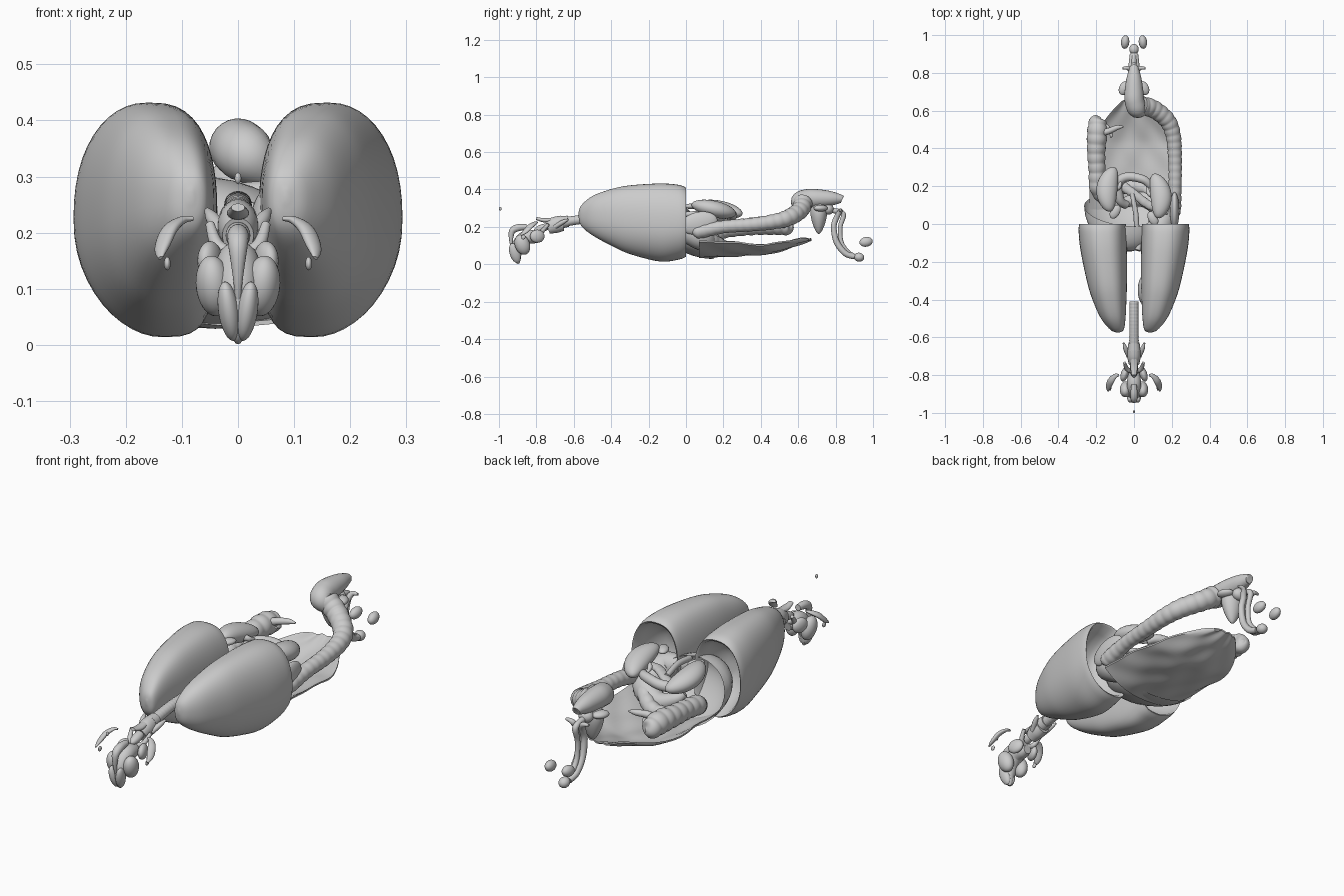
import bpy, bmesh
from math import sin, cos, pi, copysign
from mathutils import Vector, Euler


def finish(name, bm, angle=50):
    bmesh.ops.recalc_face_normals(bm, faces=bm.faces)
    me = bpy.data.meshes.new(name)
    bm.to_mesh(me)
    bm.free()
    ob = bpy.data.objects.new(name, me)
    bpy.context.collection.objects.link(ob)
    for p in me.polygons:
        p.use_smooth = True
    bpy.ops.object.select_all(action='DESELECT')
    bpy.context.view_layer.objects.active = ob
    ob.select_set(True)
    bpy.ops.object.shade_smooth_by_angle(angle=angle * pi / 180)
    return ob


def skin(name, rings, cap=True):
    bm = bmesh.new()
    vs = [[bm.verts.new(p) for p in r] for r in rings]
    n = len(vs[0])
    for a, b in zip(vs, vs[1:]):
        for i in range(n):
            j = (i + 1) % n
            bm.faces.new((a[i], a[j], b[j], b[i]))
    if cap:
        bm.faces.new(vs[0])
        bm.faces.new(vs[-1])
    return finish(name, bm)


def spline(keys, steps):
    """Catmull-Rom through tuples of any length."""
    k = [keys[0]] + list(keys) + [keys[-1]]
    out = []
    for i in range(1, len(k) - 2):
        for s in range(steps):
            t = s / steps
            out.append([0.5 * (2 * b + (c - a) * t + (2*a - 5*b + 4*c - d) * t*t + (3*b - a - 3*c + d) * t**3)
                        for a, b, c, d in zip(k[i-1], k[i], k[i+1], k[i+2])])
    return out + [list(keys[-1])]


def tube(name, keys, steps=8, n=20, bulge=0.0, pitch=0.05, flat=1.0):
    """Tube through (x, y, z, radius) keys, optionally pouched like a colon."""
    pts = spline(keys, steps)
    rings, run, up = [], 0, Vector((0, 0.05, 1))
    for i, p in enumerate(pts):
        c = Vector(p[:3])
        t = (Vector(pts[min(i+1, len(pts)-1)][:3]) - Vector(pts[max(i-1, 0)][:3])).normalized()
        if i:
            run += (c - Vector(pts[i-1][:3])).length
        up = (up - t * up.dot(t)).normalized() if abs(up.normalized().dot(t)) < 0.99 else t.orthogonal().normalized()
        side = t.cross(up)
        r = max(p[3], 0.001) * (1 - bulge + 2 * bulge * abs(sin(pi * run / pitch)))
        rings.append([c + side * r * cos(2*pi*j/n) + up * r * flat * sin(2*pi*j/n) for j in range(n)])
    return skin(name, rings)


def blob(name, loc, size, rot=(0, 0, 0), warp=None):
    bm = bmesh.new()
    bmesh.ops.create_uvsphere(bm, u_segments=28, v_segments=18, radius=1)
    m = Euler(rot).to_matrix()
    for v in bm.verts:
        p = warp(v.co.copy()) if warp else v.co
        v.co = m @ Vector((p.x*size[0], p.y*size[1], p.z*size[2])) + Vector(loc)
    return finish(name, bm)


def lung(name, s):
    # y, inner x, outer x, bottom z, top z
    keys = [(-.575, .08, .09, .255, .275), (-.56, .055, .125, .205, .315), (-.5, .045, .175, .155, .365),
            (-.4, .04, .22, .1, .402), (-.3, .037, .25, .055, .422), (-.14, .037, .283, .015, .432),
            (-.04, .04, .293, .025, .425), (0, .042, .29, .04, .41)]
    secs = spline(keys, 5)
    for y, k in ((-.006, .95), (-.06, .86), (-.11, .68), (-.15, .42), (-.16, .1)):
        secs.append([y, .168 - .123*k, .168 + .122*k, .225 - .185*k, .225 + .185*k])
    rings = []
    for y, a, b, lo, hi in secs:
        ring = []
        for j in range(48):
            c, d = cos(2*pi*j/48), sin(2*pi*j/48)
            # flatter inner wall, rounder outer wall, underside leaning inward
            e = .7 if c < 0 else .9
            lean = .12 * (b-a) * min(d, 0) * abs(d) * max(0, min(1, (y + .5) / .3))
            ring.append((s * ((a+b)/2 + (b-a)/2 * copysign(abs(c)**e, c) + lean), y,
                         (lo+hi)/2 + (hi-lo)/2 * copysign(abs(d)**.9, d)))
        rings.append(ring)
    skin(name, rings)


# chest: lungs with hollow bases, windpipe
lung("lung_left", -1)
lung("lung_right", 1)
tube("windpipe", [(0, -.41, .25, .024), (0, -.52, .245, .024), (0, -.66, .225, .025)], 24, 20, .03, .018)
blob("lung_tongue_lobe", (.055, -.35, .2), (.035, .08, .08))

# liver: a bowl open toward the back; stomach, spleen
blob("liver", (-.06, .07, .165), (.205, .2, .135), (0, .12, 0),
     lambda p: Vector((p.x, (-.6*p.y if p.y > 0 else p.y) - .4*p.z - .1*p.x, p.z)))
tube("stomach", [(.02, -.14, .24, .015), (.05, -.06, .22, .035), (.13, -.02, .2, .065), (.15, .08, .14, .065),
                 (.06, .13, .11, .045), (-.03, .12, .14, .03), (-.06, .1, .17, .02)])
blob("spleen", (.215, .07, .22), (.025, .1, .06), (.2, 0, 0))
blob("gallbladder", (-.1, .13, .1), (.026, .05, .026), (0, 0, .3))

# kidneys and ureters
def bean(s):
    return lambda p: Vector((p.x + s * .4 * (1 - p.y**2) - s * .25, p.y, p.z))
for side, s, y in (("left", -1, .185), ("right", 1, .15)):
    blob("kidney_" + side, (s*.135, y, .295), (.056, .122, .044), (-.22, 0, s*.1), bean(s))
    blob("adrenal_gland_" + side, (s*.1, y-.12, .31), (.025, .04, .015), (0, 0, s*.5))
    tube("kidney_pelvis_" + side, [(s*.12, y, .29, .022), (s*.08, y+.01, .28, .012), (s*.07, y+.05, .265, .006)])

# duodenum and pancreas
tube("duodenum", [(-.04, .1, .2, .022), (-.075, .13, .23, .024), (-.08, .22, .25, .025), (-.03, .25, .26, .024),
                  (.05, .235, .27, .022), (.09, .2, .26, .02)])
tube("pancreas", [(-.06, .2, .24, .028), (0, .16, .25, .022), (.08, .1, .25, .022), (.18, .06, .24, .012)],
     flat=.7, bulge=.06, pitch=.02)
tube("great_vessel", [(.015, -.05, .26, .014), (.01, .05, .27, .014), (-.01, .16, .26, .012)])

# omentum: a thin apron, bowed downward, with soft ripples
rings = []
for i in range(33):
    t = i / 32
    y = .07 + .58*t
    w = .235 * (1 - max(0, (t - .35) / .65)**2.4 * .72)
    mid = .038 + .03*t + .065 * max(0, (t-.6)/.4)**1.3
    ring = []
    for sgn in (1, -1):
        for j in range(25):
            u = sgn * (j/12 - 1)
            z = mid + .085 * abs(u)**2.4 * (1-t)**.6 + .005*sin(9*u + 4*t)*sin(15*t)
            ring.append((u*w, y + .02*(1-u*u)*t, z + sgn*.004))
    rings.append(ring)
skin("omentum_apron", rings)

# large bowel
tube("ascending_colon", [(-.185, .57, .2, .008), (-.192, .55, .2, .042), (-.195, .48, .21, .052), (-.2, .38, .205, .047),
                         (-.195, .28, .195, .044), (-.19, .19, .18, .044), (-.15, .13, .14, .038)], 16, 24, .045)
tube("transverse_colon", [(-.15, .13, .14, .036), (-.07, .19, .1, .034), (.05, .19, .1, .034), (.16, .1, .15, .034),
                          (.205, .05, .18, .03)], 16, 24, .045)
tube("descending_colon", [(.205, .04, .165, .02), (.21, .07, .175, .037), (.217, .2, .2, .034), (.217, .35, .212, .036),
                          (.207, .47, .228, .04), (.175, .55, .25, .044), (.1, .61, .29, .047), (.04, .625, .33, .05)],
     16, 24, .035, .04)
tube("rectum", [(.06, .62, .3, .03), (.02, .61, .335, .05), (.003, .65, .35, .052), (0, .7, .352, .05),
                (0, .77, .352, .04), (0, .82, .35, .026), (0, .835, .345, .02)], 8, 24)
tube("small_bowel_end", [(-.19, .48, .22, .02), (-.14, .49, .235, .017), (-.09, .51, .24, .013), (-.055, .515, .24, .004)])
tube("appendix", [(-.17, .54, .2, .012), (-.13, .5, .21, .01), (-.12, .46, .22, .006)])

# bladder and pelvic organs
blob("bladder", (0, .71, .25), (.07, .058, .088), (0, 0, 0),
     lambda p: Vector((p.x*(.72 + .28*p.z), p.y*(.72 + .28*p.z), p.z)))
blob("prostate", (0, .76, .295), (.035, .03, .03))
for s in (-1, 1):
    blob("seminal_gland", (s*.05, .72, .3), (.028, .04, .018), (0, 0, s*.5))
    tube("penile_root", [(s*.06, .825, .29, .006), (s*.03, .825, .285, .012), (s*.013, .805, .25, .015),
                         (s*.012, .79, .2, .015), (s*.012, .805, .12, .016), (s*.012, .85, .06, .016),
                         (s*.008, .9, .04, .014)])
    blob("testis", (s*.047, .963, .12), (.022, .036, .026), (.2, 0, s*.1))
tube("urethral_body", [(0, .77, .29, .014), (0, .84, .27, .014), (0, .825, .2, .012), (0, .83, .12, .012),
                       (0, .865, .065, .013), (0, .91, .038, .013)])
blob("glans", (0, .925, .038), (.025, .028, .024), (-.2, 0, 0))

# larynx
tube("cricoid_ring", [(0, -.63, .23, .03), (0, -.67, .225, .034)], 4)
tube("shield_cartilage", [(0, -.66, .22, .034), (0, -.7, .21, .036), (0, -.74, .195, .028)], 5, flat=1.2)
blob("epiglottis", (0, -.765, .195), (.022, .05, .02), (.3, 0, 0))
tube("pharynx_back", [(0, -.68, .245, .014), (0, -.75, .235, .02), (0, -.8, .245, .012)], flat=.6)
for s in (-1, 1):
    tube("cartilage_horn", [(s*.028, -.7, .2, .012), (s*.045, -.66, .225, .012), (s*.055, -.63, .24, .005)])
    tube("hyoid_arm", [(0, -.78, .16, .012), (s*.035, -.77, .175, .012), (s*.05, -.735, .215, .008)])
    blob("jaw_gland", (s*.05, -.795, .15), (.02, .04, .035), (0, 0, s*.3))
    # cheek glands
    tube("cheek_gland", [(s*.08, -.8, .225, .006), (s*.1, -.805, .222, .012), (s*.122, -.83, .205, .018),
                         (s*.135, -.86, .175, .016), (s*.138, -.885, .155, .005)], flat=.6)
    blob("small_gland", (s*.126, -.87, .145), (.006, .012, .012))
    # nose and mouth cartilage sides
    blob("cheek_cartilage", (s*.043, -.875, .105), (.032, .04, .056), (.35, s*.12, 0))
    blob("nostril_wing", (s*.016, -.915, .06), (.019, .028, .055), (.3, s*.15, 0))

# tongue, nose bridge and tip
tube("tongue", [(0, -.77, .14, .02), (0, -.8, .145, .032), (0, -.85, .145, .038), (0, -.89, .11, .036),
                (0, -.905, .06, .028), (0, -.9, .02, .016), (0, -.895, .003, .004)])
tube("nose_bridge", [(0, -.85, .2, .014), (0, -.9, .195, .019), (0, -.93, .175, .017), (0, -.935, .12, .009),
                     (0, -.925, .07, .004)])
blob("brain_gland", (0, -.993, .297), (.006, .007, .01))
